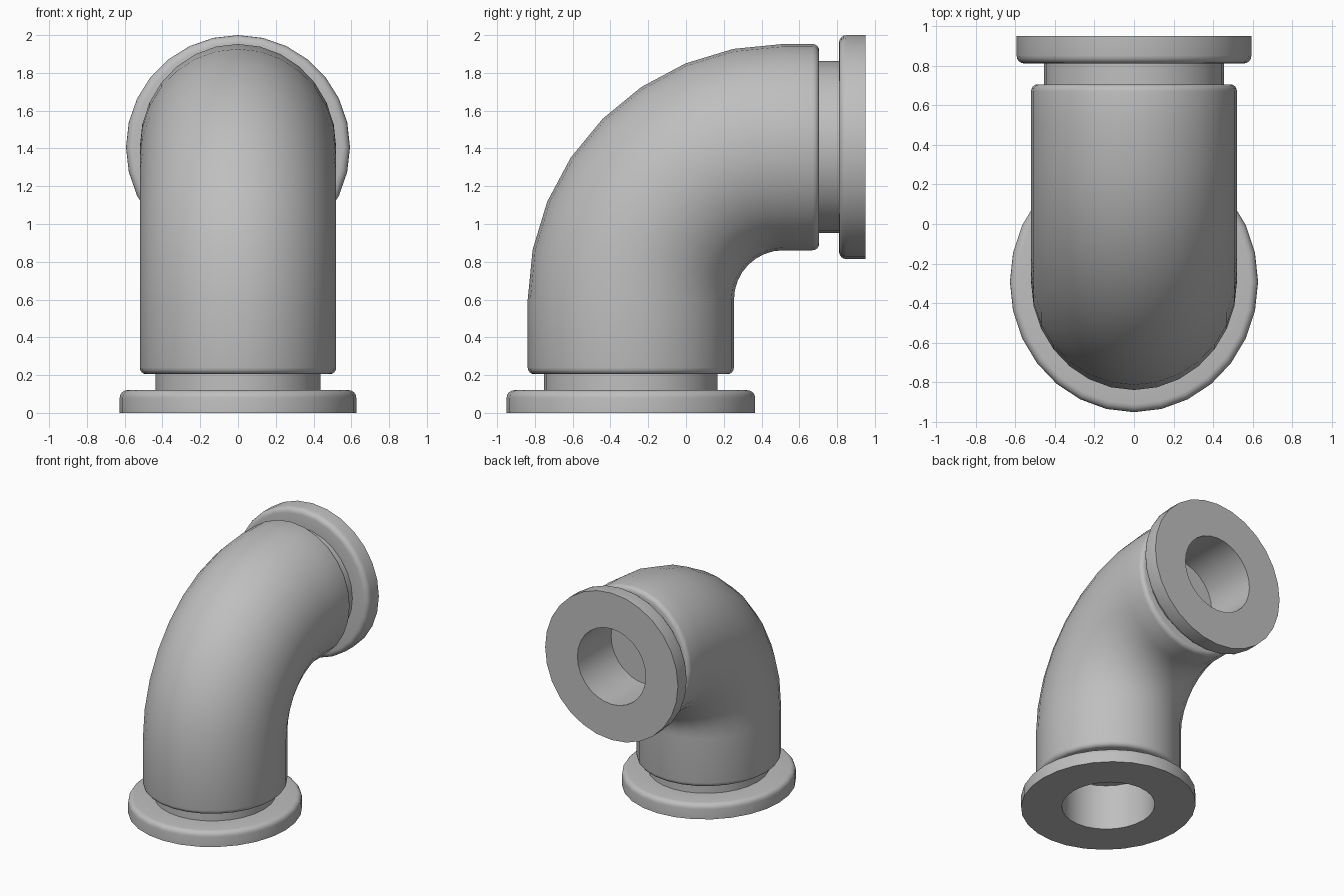
import bpy
import bmesh
from math import sin, cos, pi, radians
from mathutils import Vector

cube = bpy.data.objects.get("Cube")
if cube:
    bpy.data.objects.remove(cube)

SIDES = 28
BEND_Y, BEND_Z, BEND_R = 0.515, 0.6, 0.807   # centre and radius of the elbow bend
FOOT_Y = BEND_Y - BEND_R
BACK_Z = BEND_Z + BEND_R
SQUASH = 0.952                               # body and foot are slightly narrow in x

metal = bpy.data.materials.new("light grey metal")
metal.use_nodes = True
grey = (0.52, 0.52, 0.52, 1)
metal.diffuse_color = grey
metal.node_tree.nodes["Principled BSDF"].inputs["Base Color"].default_value = grey


def loft(name, stations, x_scale, cap_start=False):
    """Skin rings given as (centre, tilt from vertical towards +y, radius)."""
    bm = bmesh.new()
    rings = []
    for centre, tilt, r in stations:
        side = Vector((0, cos(tilt), -sin(tilt)))
        ring = []
        for i in range(SIDES):
            a = 2 * pi * i / SIDES
            ring.append(bm.verts.new(centre + Vector((r * cos(a) * x_scale, 0, 0)) + side * r * sin(a)))
        rings.append(ring)
    for low, high in zip(rings, rings[1:]):
        for i in range(SIDES):
            j = (i + 1) % SIDES
            bm.faces.new((low[i], low[j], high[j], high[i]))
    if cap_start:
        bm.faces.new(rings[0][::-1])
    mesh = bpy.data.meshes.new(name)
    bm.to_mesh(mesh)
    bm.free()
    mesh.materials.append(metal)
    obj = bpy.data.objects.new(name, mesh)
    bpy.context.collection.objects.link(obj)
    bpy.ops.object.select_all(action='DESELECT')
    obj.select_set(True)
    bpy.context.view_layer.objects.active = obj
    bpy.ops.object.shade_smooth_by_angle(angle=radians(35))
    return obj


def rounded(r, h, size, steps=4):
    """Rounded outer corner as (radius, height), from the side onto a top at h."""
    return [(r - size * (1 - cos(k * pi / 2 / steps)), h - size * (1 - sin(k * pi / 2 / steps)))
            for k in range(steps + 1)]


def flange(name, origin, tilt, radius, thick, neck, neck_end, bore, depth, x_scale):
    """Blind bore, flat outer face, rounded inner rim and neck, along one axis."""
    axis = Vector((0, sin(tilt), cos(tilt)))
    profile = [(bore, depth), (bore, 0), (radius, 0)]
    profile += rounded(radius, thick, 0.04)
    profile += [(neck, thick), (neck, neck_end)]
    loft(name, [(origin + axis * h, tilt, r) for r, h in profile], x_scale, True)


# Elbow body: rounded foot end, straight, bend, straight, rounded back end
FOOT_END, BACK_END, BODY_R, INNER_R = 0.205, 0.705, 0.546, 0.42
body = [(Vector((0, FOOT_Y, FOOT_END)), 0, INNER_R)]
for r, h in reversed(rounded(BODY_R, 0, 0.035)):
    body.append((Vector((0, FOOT_Y, FOOT_END - h)), 0, r))
for k in range(9):
    t = k * pi / 16
    body.append((Vector((0, BEND_Y - BEND_R * cos(t), BEND_Z + BEND_R * sin(t))), t, BODY_R))
for r, h in rounded(BODY_R, 0, 0.035):
    body.append((Vector((0, BACK_END + h, BACK_Z)), pi / 2, r))
body.append((Vector((0, BACK_END, BACK_Z)), pi / 2, INNER_R))
loft("elbow_body", body, SQUASH)

# Flanges with their necks
flange("bottom_flange", Vector((0, FOOT_Y, 0)), 0,
       0.658, 0.12, 0.46, 0.23, 0.35, 0.365, SQUASH)
flange("back_flange", Vector((0, 0.95, BACK_Z)), -pi / 2,
       0.593, 0.14, 0.455, 0.27, 0.305, 0.43, 1.0)
